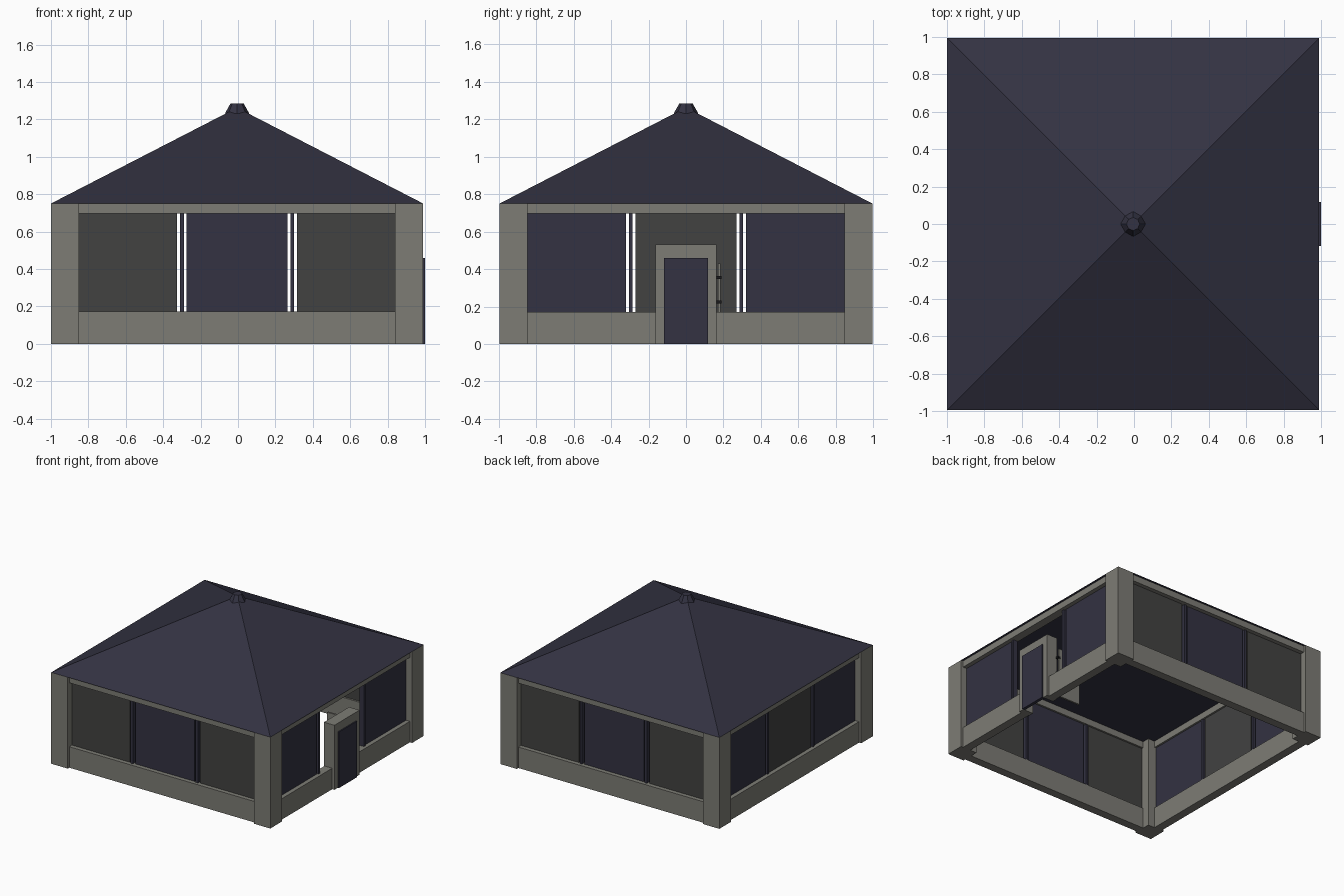
import bpy, bmesh, math
from mathutils import Matrix, Vector

if "Cube" in bpy.data.objects:
    bpy.data.objects.remove(bpy.data.objects["Cube"])

H = 0.995                                   # half width of the house
SHIFT = Matrix.Translation((-0.005, 0, 0))  # door plate sticks out on +x


def material(name, rgb):
    m = bpy.data.materials.new(name)
    m.diffuse_color = (*rgb, 1)
    m.use_nodes = True
    m.node_tree.nodes["Principled BSDF"].inputs["Base Color"].default_value = m.diffuse_color
    return m


STONE = material("warm_grey", (0.205, 0.202, 0.178))
NAVY = material("dark_navy", (0.033, 0.032, 0.054))
DARK = material("charcoal", (0.054, 0.054, 0.053))
BLACK = material("black_iron", (0.01, 0.01, 0.012))


def finish(name, bm, mat):
    bmesh.ops.recalc_face_normals(bm, faces=bm.faces)
    bm.transform(SHIFT)
    me = bpy.data.meshes.new(name)
    bm.to_mesh(me)
    bm.free()
    me.materials.append(mat)
    ob = bpy.data.objects.new(name, me)
    bpy.context.collection.objects.link(ob)
    return ob


def box(name, u, d, z, mat, side=0):
    """Box on one wall: u along it, d inward from its face; side 0 front, 1 right, 2 back, 3 left."""
    size = Vector((u[1] - u[0], d[1] - d[0], z[1] - z[0]))
    mid = Vector(((u[0] + u[1]) / 2, -H + (d[0] + d[1]) / 2, (z[0] + z[1]) / 2))
    bm = bmesh.new()
    bmesh.ops.create_cube(bm, size=1)
    bm.transform(Matrix.Rotation(side * math.pi / 2, 4, 'Z')
                 @ Matrix.Translation(mid) @ Matrix.Diagonal((*size, 1)))
    return finish(name, bm, mat)


def cone(name, sides, r0, r1, z0, z1, mat, turn):
    bm = bmesh.new()
    bmesh.ops.create_cone(bm, cap_ends=True, segments=sides, radius1=r0, radius2=r1, depth=z1 - z0)
    bm.transform(Matrix.Translation((0, 0, (z0 + z1) / 2)) @ Matrix.Rotation(turn, 4, 'Z'))
    return finish(name, bm, mat)


POST, SILL, LINTEL, TOP = 0.15, 0.172, 0.697, 0.75
WALL = (0.02, 0.09)      # depth range of low wall and beam
P = H - POST             # inner end of the posts

for s, label in enumerate(("front", "right", "back", "left")):
    # corner post, beam and low wall
    box(label + "_corner_post", (-H, -P), (0, POST), (0, TOP), STONE, s)
    box(label + "_top_beam", (-P, P), WALL, (LINTEL, TOP), STONE, s)
    if label == "right":
        for i, u in enumerate(((-P, -0.163), (0.163, P))):
            box(f"right_low_wall_{i}", u, WALL, (0, SILL), STONE, s)
    else:
        box(label + "_low_wall", (-P, P), WALL, (0, SILL), STONE, s)

    # window panels and slim mullions with open slits beside them
    outer, centre = (DARK, NAVY) if s % 2 == 0 else (NAVY, DARK)
    for i, (u, mat) in enumerate((((-P, -0.32), outer), ((-0.27, 0.27), centre), ((0.32, P), outer))):
        if not (label == "right" and i == 1):
            box(f"{label}_panel_{i}", u, (0.055, 0.075), (SILL, LINTEL), mat, s)
    for c in (-0.295, 0.295):
        box(label + "_mullion", (c - 0.01, c + 0.01), (0.045, 0.085), (SILL, LINTEL), NAVY, s)

# doorway on the right side: jambs, head and door
for c in (-1, 1):
    u = sorted((c * 0.117, c * 0.163))
    box("door_jamb", u, (0, 0.095), (0, 0.46), STONE, 1)
box("door_head", (-0.163, 0.163), (0, 0.095), (0.46, 0.53), STONE, 1)
box("door", (-0.117, 0.117), (-0.01, 0.015), (0, 0.46), NAVY, 1)

# inner leaf folded back beside the doorway, with hinges
box("inner_leaf", (0.17, 0.185), (0.1, 0.3), (0.02, 0.43), STONE, 1)
for z in (0.225, 0.355):
    box("hinge", (0.16, 0.19), (0.085, 0.11), (z - 0.008, z + 0.008), BLACK, 1)

# pyramid roof and eight-sided cap
r = math.sqrt(2)
cone("roof", 4, H * r, 0.03 * r, TOP, 1.247, NAVY, math.pi / 4)
cone("roof_cap", 8, 0.066, 0.035, 1.23, 1.285, NAVY, 0)
